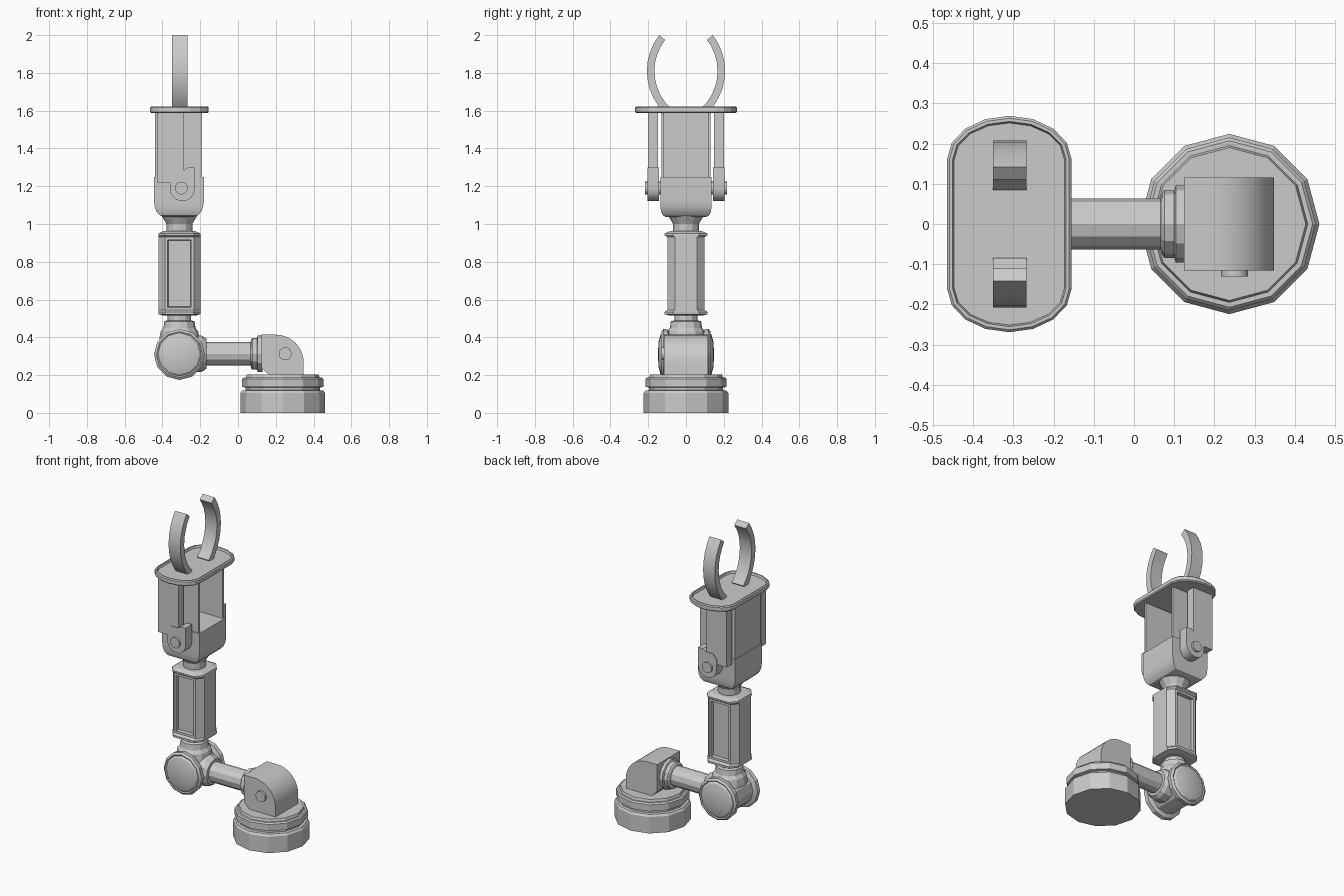
import bpy, bmesh
from math import sin, cos, pi, radians

if "Cube" in bpy.data.objects:
    bpy.data.objects.remove(bpy.data.objects["Cube"])


def finish(name, bm, smooth=None):
    bmesh.ops.remove_doubles(bm, verts=bm.verts, dist=1e-5)
    bmesh.ops.recalc_face_normals(bm, faces=bm.faces)
    me = bpy.data.meshes.new(name)
    bm.to_mesh(me)
    bm.free()
    ob = bpy.data.objects.new(name, me)
    bpy.context.collection.objects.link(ob)
    if smooth:
        bpy.ops.object.select_all(action='DESELECT')
        ob.select_set(True)
        bpy.context.view_layer.objects.active = ob
        bpy.ops.object.shade_smooth_by_angle(angle=radians(smooth))
    return ob


def loft(name, rings, caps=True, smooth=None):
    bm = bmesh.new()
    rows = [[bm.verts.new(p) for p in r] for r in rings]
    n = len(rows[0])
    for a, b in zip(rows, rows[1:]):
        for i in range(n):
            j = (i + 1) % n
            bm.faces.new((a[i], a[j], b[j], b[i]))
    if caps:
        bm.faces.new(rows[0])
        bm.faces.new(rows[-1])
    return finish(name, bm, smooth)


def revolve(name, profile, axis, c, sides=12, caps=True, smooth=None):
    # profile is (radius, absolute position along the axis)
    rings = []
    for r, h in profile:
        ring = []
        for i in range(sides):
            u, v = r * cos(2 * pi * i / sides), r * sin(2 * pi * i / sides)
            ring.append({'Z': (c[0] + u, c[1] + v, h), 'Y': (c[0] + u, h, c[1] + v),
                         'X': (h, c[0] + u, c[1] + v)}[axis])
        rings.append(ring)
    return loft(name, rings, caps, smooth)


def slab_y(name, pts, y0, y1, smooth=None):
    return loft(name, [[(x, y, z) for x, z in pts] for y in (y0, y1)], True, smooth)


def box(name, x0, x1, y0, y1, z0, z1):
    return slab_y(name, [(x0, z0), (x1, z0), (x1, z1), (x0, z1)], y0, y1)


BX, AX, JZ = 0.237, -0.31, 0.313

# Hollow stepped turntable, open underneath
revolve("base_turntable", [(.224, 0), (.224, .105), (.215, .118), (.197, .12), (.197, .134),
        (.215, .138), (.215, .18), (.207, .188), (.195, .188), (.19, .203), (.001, .203)],
        'Z', (BX, 0))

# Shoulder block with a rounded outer shoulder
arc = [(.2 + .148 * cos(a), .265 + .149 * sin(a)) for a in [i * pi / 20 for i in range(11)]]
slab_y("shoulder_block", [(.165, .2), (.348, .2)] + arc + [(.124, .414), (.124, .24)], -.116, .116, 30)
revolve("shoulder_pin", [(.034, -.11), (.034, -.13)], 'Y', (.25, JZ), 16, smooth=40)

# Horizontal arm with collars
revolve("lower_arm", [(.1, -.24), (.095, -.19), (.08, -.168), (.063, -.166), (.063, .066),
        (.077, .07), (.084, .076), (.084, .1), (.096, .104), (.096, .13)], 'X', (0, JZ), 12)

# Elbow drum with flanged ends and domed caps
half = [(.108, .085), (.133, .095), (.135, .12), (.122, .13), (.115, .126), (.105, .135), (.07, .145), (0, .149)]
revolve("elbow_drum", [(r, -y) for r, y in reversed(half)] + half, 'Y', (AX, .309), 12, False, 25)

# Neck between elbow and forearm
revolve("elbow_neck", [(.108, .38), (.1, .43), (.085, .45), (.08, .485), (.062, .49), (.062, .53)],
        'Z', (AX, 0), 12)


# Octagonal forearm with lipped ends and recessed front and back panels
def octagon(z, hx, hy):
    cx, cy = hx * .68, hy * .6
    return [(AX + x, y, z) for x, y in ((hx, -cy), (hx, cy), (cx, hy), (-cx, hy),
            (-hx, cy), (-hx, -cy), (-cx, -hy), (cx, -hy))]


forearm = loft("forearm", [octagon(*r) for r in ((.515, .085, .085), (.522, .11, .113), (.535, .112, .113),
               (.545, .112, .098), (.93, .112, .098), (.94, .112, .113), (.95, .11, .113), (.962, .085, .085))])
bm = bmesh.new()
bm.from_mesh(forearm.data)
panels = [f for f in bm.faces if abs(f.normal.y) > .99 and f.calc_area() > .03]
bmesh.ops.inset_individual(bm, faces=panels, thickness=.02, depth=0)
bmesh.ops.inset_individual(bm, faces=panels, thickness=.004, depth=-.022)
bm.to_mesh(forearm.data)
bm.free()

# Wrist
revolve("wrist", [(.062, .94), (.068, .965), (.068, 1.0), (.092, 1.04), (.092, 1.06)], 'Z', (AX, 0), 12)

# Hand body, rounded underneath
HX = -.313
loft("hand_body", [[(HX + sx * hx, sy * hy, z) for sx, sy in ((-1, -1), (1, -1), (1, 1), (-1, 1))]
     for z, hx, hy in ((1.037, .075, .105), (1.045, .1, .122), (1.065, .118, .132),
                       (1.09, .128, .135), (1.12, .132, .136), (1.25, .132, .136))], True, 30)

# Hand housing: closed on -x, open on +x
box("housing_back", -.44, -.425, -.128, .128, 1.25, 1.595)
for s, side in ((-1, "front"), (1, "rear")):
    box(side + "_housing_wall", -.44, -.19, s * .116, s * .129, 1.25, 1.595)
    # Actuator bar with hinge bracket and pin
    box(side + "_actuator_bar", -.43, -.285, s * .147, s * .2, 1.22, 1.595)
    low = [(-.295 + .066 * cos(a), 1.187 + .066 * sin(a)) for a in [pi + i * pi / 8 for i in range(9)]]
    slab_y(side + "_hinge_bracket", low + [(-.229, 1.3), (-.265, 1.3), (-.285, 1.285), (-.335, 1.285),
           (-.361, 1.25)], s * .143, s * .205, 30)
    revolve(side + "_hinge_pin", [(.034, s * .125), (.034, s * .217)], 'Y', (-.3, 1.19), 16, smooth=40)

    # Curved gripper finger
    rings = []
    for i in range(10):
        a = radians(-46 + 83.8 * i / 9)
        rings.append([(x, s * (-.103 + r * cos(a)), 1.81 + r * sin(a))
                      for x, r in ((-.35, .27), (-.267, .27), (-.267, .31), (-.35, .31))])
    loft(side + "_finger", rings, True, 30)


# Oval palm plate with a raised rim
def oval(z, off):
    pts = []
    for i in range(18):
        a = pi * (i % 9) / 8 + (pi if i > 8 else 0)
        y = (.16 if i < 9 else -.16) + (.109 - off) * sin(a)
        pts.append((AX + (.155 - off) * cos(a), y, z))
    return pts


loft("palm_plate", [oval(*r) for r in ((1.588, .006), (1.594, 0), (1.616, 0), (1.622, .006),
                                       (1.622, .014), (1.608, .018))])
